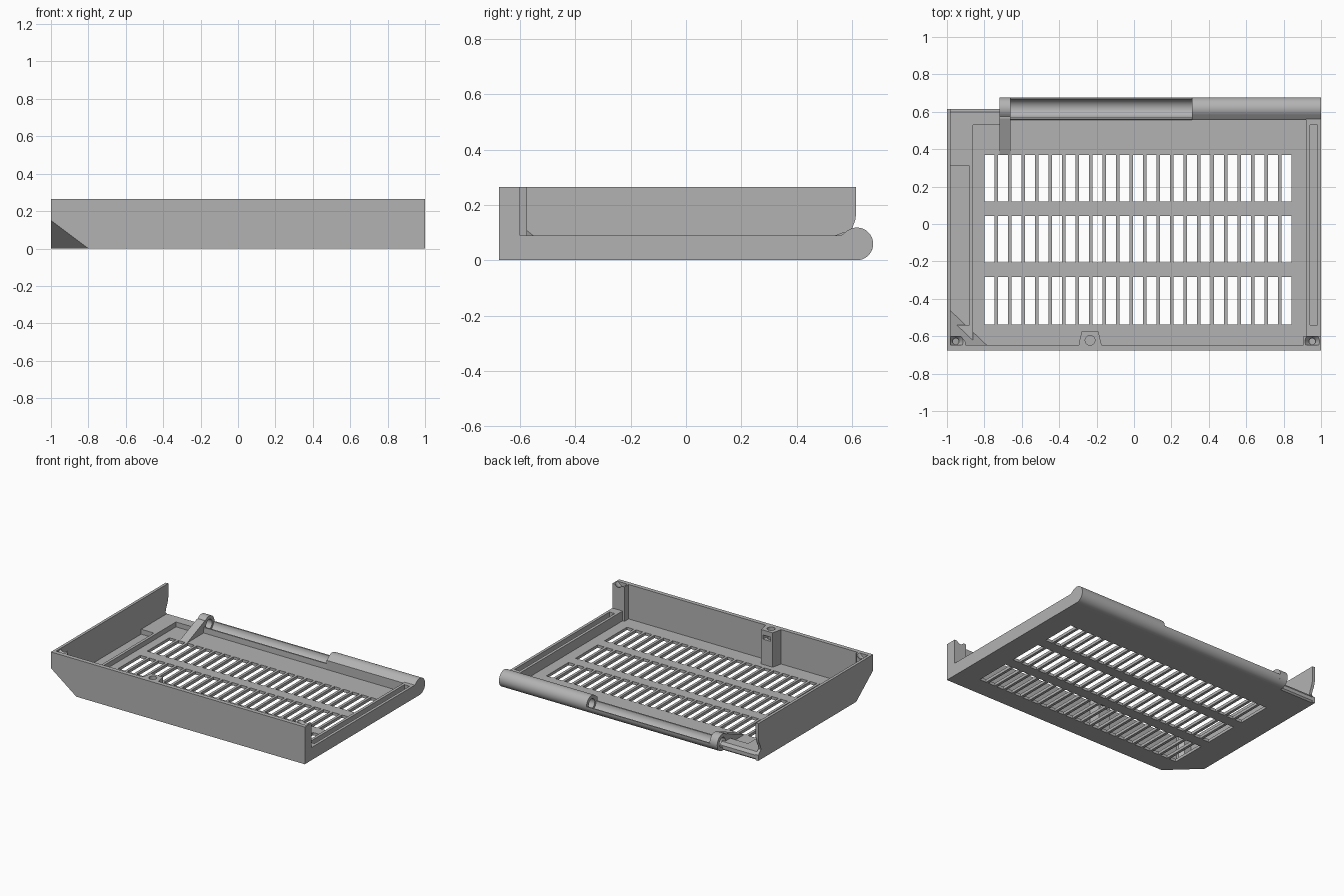
import bpy, bmesh, math
from mathutils import Vector

if "Cube" in bpy.data.objects:
    bpy.data.objects.remove(bpy.data.objects["Cube"])

grey = bpy.data.materials.new("light_grey_plastic")
grey.diffuse_color = (0.45, 0.45, 0.45, 1)
grey.use_nodes = True
grey.node_tree.nodes["Principled BSDF"].inputs["Base Color"].default_value = grey.diffuse_color
F, H, T = -0.677, 0.265, 0.02          # front y, wall height, floor thickness
CY, R = 0.618, 0.059                   # hinge axis y, hinge radius


def add(name, bm):
    bmesh.ops.recalc_face_normals(bm, faces=bm.faces)
    me = bpy.data.meshes.new(name)
    bm.to_mesh(me)
    bm.free()
    me.materials.append(grey)
    ob = bpy.data.objects.new(name, me)
    bpy.context.collection.objects.link(ob)
    return ob


def prism(name, pts, axis, a, b):
    """Extrude a 2D outline along x (pts = y,z) or z (pts = x,y)."""
    bm = bmesh.new()
    mk = (lambda p, t: (t, p[0], p[1])) if axis == 'x' else (lambda p, t: (p[0], p[1], t))
    f = bm.faces.new([bm.verts.new(mk(p, a)) for p in pts])
    ext = bmesh.ops.extrude_face_region(bm, geom=[f])
    vs = [g for g in ext['geom'] if isinstance(g, bmesh.types.BMVert)]
    d = Vector((b - a, 0, 0) if axis == 'x' else (0, 0, b - a))
    bmesh.ops.translate(bm, vec=d, verts=vs)
    return add(name, bm)


def boxes(name, spans):
    bm = bmesh.new()
    for x0, x1, y0, y1, z0, z1 in spans:
        vs = bmesh.ops.create_cube(bm, size=1)['verts']
        for v in vs:
            v.co = (x1 if v.co.x > 0 else x0, y1 if v.co.y > 0 else y0, z1 if v.co.z > 0 else z0)
    return add(name, bm)


def box(name, *span):
    return boxes(name, [span])


def arc(cx, cy, r, a0, a1, n=16):
    return [(cx + r * math.cos(math.radians(a0 + (a1 - a0) * i / n)),
             cy + r * math.sin(math.radians(a0 + (a1 - a0) * i / n))) for i in range(n + 1)]


def cone(name, x, y, z0, z1, r0, r1):
    bm = bmesh.new()
    bmesh.ops.create_cone(bm, cap_ends=True, segments=32, radius1=r0, radius2=r1, depth=z1 - z0)
    bmesh.ops.translate(bm, vec=(x, y, (z0 + z1) / 2), verts=bm.verts)
    return add(name, bm)


def tetra(name, s):
    o = Vector((-1, F, 0))
    bm = bmesh.new()
    v = [bm.verts.new(o + Vector(p) * s) for p in ((0, 0, 0), (.2, 0, 0), (0, .19, 0), (0, 0, .15))]
    for i in range(4):
        bm.faces.new([v[j] for j in range(4) if j != i])
    return add(name, bm)


def cut(ob, cutter, keep=False):
    m = ob.modifiers.new("cut", 'BOOLEAN')
    m.operation, m.object, m.solver = 'DIFFERENCE', cutter, 'EXACT'
    bpy.context.view_layer.objects.active = ob
    bpy.ops.object.modifier_apply(modifier=m.name)
    if not keep:
        bpy.data.objects.remove(cutter)


def smooth(ob):
    bpy.ops.object.select_all(action='DESELECT')
    ob.select_set(True)
    bpy.context.view_layer.objects.active = ob
    bpy.ops.object.shade_smooth_by_angle(angle=math.radians(30))


# Vented floor: three rows of 23 slots
floor = box("vented_floor", -1, 1, F, 0.57, 0, T)
cut(floor, boxes("slots", [(-0.8 + i * .0722, -0.747 + i * .0722, y0, y1, -.1, .1)
                           for i in range(23)
                           for y0, y1 in ((.12, .37), (-.207, .043), (-.537, -.283))]))

# Front wall and tall left wall with a curved rear edge
front = box("front_wall", -1, 1, F, -0.647, 0, H)
left = prism("left_wall", [(F, 0), (0.615, 0), (0.615, .04), (0.585, .07), (0.59, .095), (0.603, .12),
                           (0.612, .145), (0.615, .165), (0.615, H), (F, H)], 'x', -1, -0.98)

# Left ledge with long recess, and the raised rear step
ledge = box("left_ledge", -0.99, -0.86, F + .01, 0.56, 0, 0.055)
cut(ledge, box("recess", -0.98, -0.88, -0.54, 0.31, T, .2))
prism("rear_step", [(0.53, 0), (0.605, 0), (0.615, .01), (0.615, .035), (0.6, 0.055), (0.53, 0.055)],
      'x', -0.99, -0.7)

# Low right wall with a groove along its top
right = box("right_wall", 0.92, 1, F, 0.57, 0, 0.09)
cut(right, box("groove", 0.94, 0.98, -0.54, 0.53, T, .2))

# Corner posts with countersunk screw holes
posts = []
for name, pts, x in (
        ("left_post", [(-1, F), (-.9, F), (-.9, -.63), (-.925, -.6), (-1, -.6)], -0.953),
        ("right_post", [(1, F), (.905, F), (.905, -.6), (1, -.6)], 0.953)):
    p = prism(name, pts, 'z', 0, H)
    cut(p, cone("sink", x, -0.628, H - .03, H + .001, .018, .04))
    cut(p, cone("hole", x, -0.628, .06, H + .01, .016, .016))
    posts.append(p)

# Middle pillar with screw hole and nut slot
pillar = prism("middle_pillar", [(-.295, F + .01), (-.295, -.64), (-.28, -.575), (-.19, -.575),
                                 (-.175, -.64), (-.175, F + .01)], 'z', 0, H)
cut(pillar, cone("hole", -.235, -.622, .12, H + .01, .026, .026))
cut(pillar, box("nut_slot", -.265, -.205, -.64, -.5, .2, .23))

# Bevelled front left corner, thickened inside
fill = tetra("corner_fill", 1.35)
bevel = tetra("corner_cutter", 1.0)
# enlarge the cutter outward so no cut faces coincide
for v, p in zip(bevel.data.vertices, ((-1.2, F - .2, -.2), None, None, None)):
    v.co = p
    break
n = Vector((1 / .2, 1 / .19, 1 / .15))
for i, k in ((1, 0), (2, 1), (3, 2)):
    o = Vector((-1.2, F - .2, -.2))
    o[k] += (1 + .2 * (n.x + n.y + n.z)) / n[k]
    bevel.data.vertices[i].co = o
for ob in (floor, front, left, ledge, posts[0], fill):
    cut(ob, bevel, keep=True)
bpy.data.objects.remove(bevel)

# Hinge: solid barrel, open trough and end knuckle
body = [(0.555, 0)] + arc(CY, R, R, -90, 125, 32) + [(0.562, .09), (0.555, .085)]
barrel = prism("hinge_barrel", body, 'x', 0.31, 1)
knuckle = prism("hinge_knuckle", body, 'x', -0.72, -0.66)
for ob, a, b in ((barrel, .2, .45), (knuckle, -.8, -.6)):
    cut(ob, prism("pin_hole", arc(CY, R, .034, 0, 348.75, 31), 'x', a, b))
trough = prism("hinge_trough", [(0.555, 0)] + arc(CY, R, R, -90, 0) + arc(CY, R, .05, 0, -180, 24)
               + [(0.558, R)], 'x', -0.67, 0.32)
prism("knuckle_gusset", [(0.37, .01), (0.575, .01), (0.575, .1), (0.565, .1), (0.37, T)],
      'x', -0.72, -0.66)

for ob in (barrel, knuckle, trough, pillar, left, *posts):
    smooth(ob)
